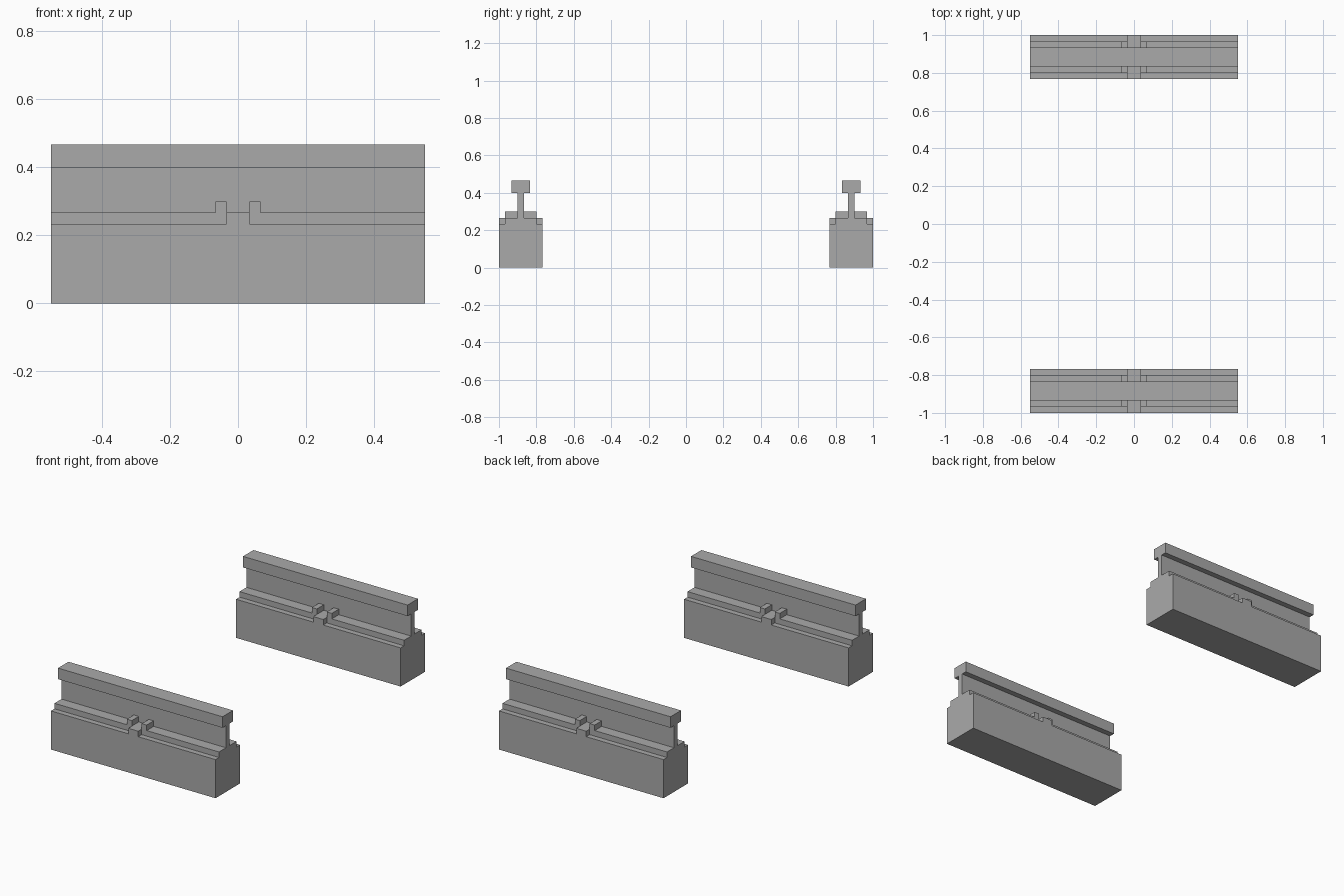
import bpy
import bmesh

cube = bpy.data.objects.get("Cube")
if cube:
    bpy.data.objects.remove(cube, do_unlink=True)

# One grey for everything
grey = bpy.data.materials.new("plain grey")
grey.use_nodes = True
colour = (0.4, 0.4, 0.4, 1)
grey.diffuse_color = colour
grey.node_tree.nodes["Principled BSDF"].inputs["Base Color"].default_value = colour

U = 1 / 30          # all parts sit on this module
HALF_LENGTH = 0.55
RAIL_Y = 26.5 * U   # distance of each rail centre from the middle


def add_object(name, bm):
    bmesh.ops.recalc_face_normals(bm, faces=bm.faces)
    mesh = bpy.data.meshes.new(name)
    bm.to_mesh(mesh)
    bm.free()
    mesh.materials.append(grey)
    obj = bpy.data.objects.new(name, mesh)
    bpy.context.collection.objects.link(obj)


def extrude_profile(name, points, x0, x1):
    """Extrude a closed (y, z) outline along x."""
    bm = bmesh.new()
    face = bm.faces.new([bm.verts.new((x0, y, z)) for y, z in points])
    moved = bmesh.ops.extrude_face_region(bm, geom=[face], use_keep_orig=True)
    verts = [g for g in moved["geom"] if isinstance(g, bmesh.types.BMVert)]
    bmesh.ops.translate(bm, verts=verts, vec=(x1 - x0, 0, 0))
    add_object(name, bm)


def box_profile(y0, y1, z0, z1):
    return [(y0, z0), (y1, z0), (y1, z1), (y0, z1)]


# Half outline in modules: base, ledge, foot, web, head
HALF = [(3.5, 0), (3.5, 7), (2.5, 7), (2.5, 8), (0.5, 8),
        (0.5, 12), (1.5, 12), (1.5, 14)]

for rail, side in (("front", -1), ("back", 1)):
    centre = side * RAIL_Y
    right = [(centre + y * U, z * U) for y, z in HALF]
    left = [(centre - y * U, z * U) for y, z in reversed(HALF)]
    extrude_profile(rail + "_rail", right + left, -HALF_LENGTH, HALF_LENGTH)

    for edge, s in (("front", -1), ("back", 1)):
        # Lug filling the ledge at mid length
        lug = box_profile(centre + s * 2.5 * U, centre + s * 3.5 * U, 7 * U, 8 * U)
        extrude_profile(f"{rail}_rail_{edge}_lug", lug, -U, U)

        # Pair of clips on the foot, reaching in to the web
        clip = box_profile(centre + s * 0.5 * U, centre + s * 2.5 * U, 8 * U, 9 * U)
        for hand, x in (("right", -2 * U), ("left", U)):
            extrude_profile(f"{rail}_rail_{edge}_{hand}_clip", clip, x, x + U)
